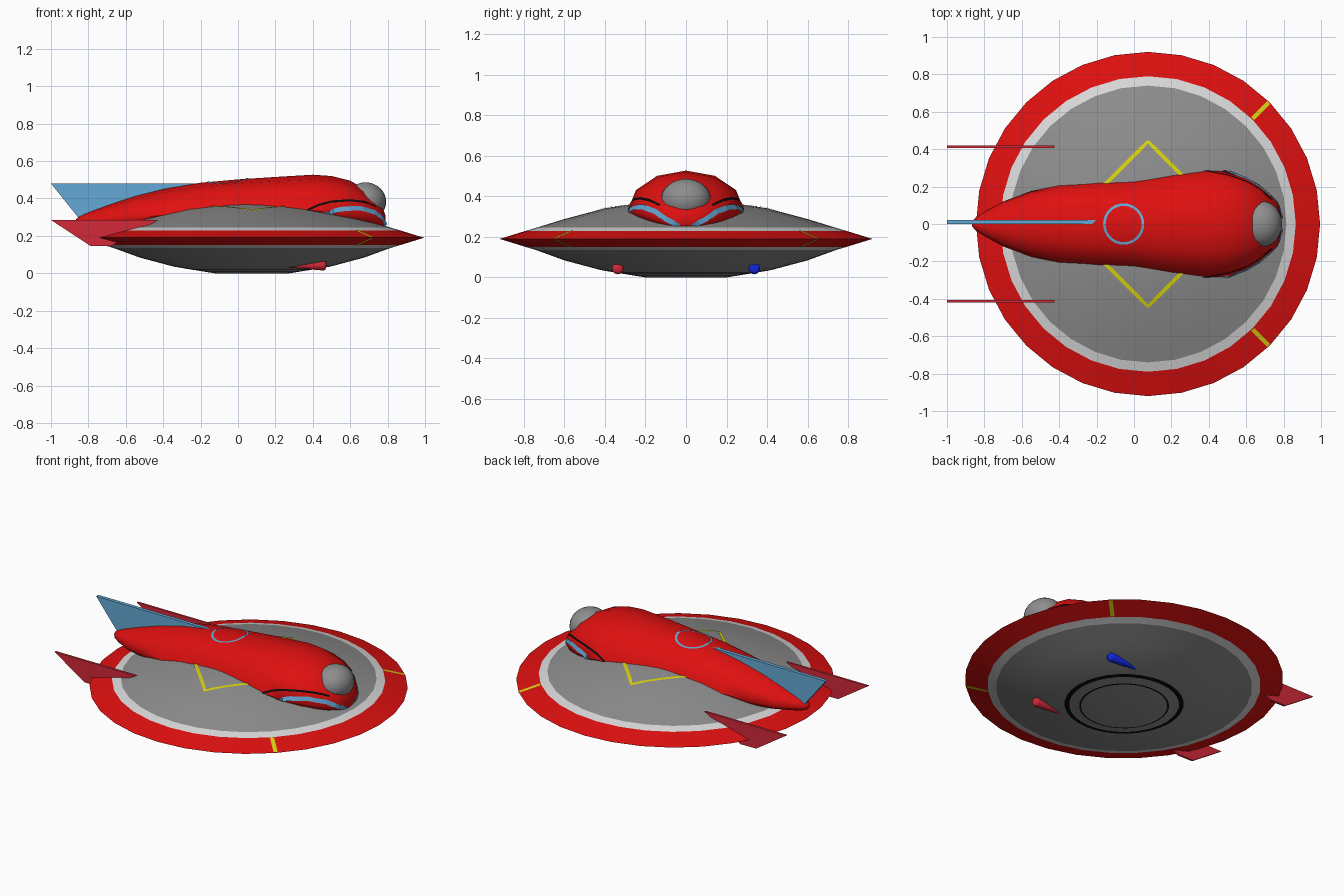
import bpy, bmesh, math
from mathutils import Vector
from mathutils.bvhtree import BVHTree

if "Cube" in bpy.data.objects:
    bpy.data.objects.remove(bpy.data.objects["Cube"])

CX = 0.075          # saucer centre in x
RAD = 0.92          # saucer radius


def mat(name, r, g, b):
    m = bpy.data.materials.new(name)
    m.diffuse_color = (r, g, b, 1)
    m.use_nodes = True
    m.node_tree.nodes["Principled BSDF"].inputs["Base Color"].default_value = m.diffuse_color
    return m


RED = mat("red", 0.74, 0.005, 0.005)
CRIMSON = mat("crimson", 0.65, 0.022, 0.04)
GREY = mat("grey", 0.27, 0.27, 0.27)
LIGHT = mat("light_grey", 0.70, 0.70, 0.70)
SKY = mat("sky_blue", 0.13, 0.40, 0.68)
BLUE = mat("deep_blue", 0.005, 0.02, 0.75)
YELLOW = mat("yellow", 0.68, 0.65, 0.005)
BLACK = mat("black", 0.003, 0.003, 0.003)


def finish(name, bm, mats, smooth=None, recalc=True):
    if recalc:
        bmesh.ops.recalc_face_normals(bm, faces=bm.faces[:])
    me = bpy.data.meshes.new(name)
    bm.to_mesh(me)
    tree = BVHTree.FromBMesh(bm)
    bm.free()
    for m in mats:
        me.materials.append(m)
    ob = bpy.data.objects.new(name, me)
    bpy.context.collection.objects.link(ob)
    if smooth:
        bpy.ops.object.select_all(action='DESELECT')
        ob.select_set(True)
        bpy.context.view_layer.objects.active = ob
        bpy.ops.object.shade_smooth_by_angle(angle=math.radians(smooth))
    return tree


def bridge(bm, a, b, index=0):
    n = len(a)
    for i in range(n):
        j = (i + 1) % n
        bm.faces.new((a[i], a[j], b[j], b[i])).material_index = index


# Saucer: lathed profile; each entry is radius, height, colour of the band above
profile = [(0.20, 0.0, 0), (0.25, 0.008, 3), (0.26, 0.0096, 0), (0.318, 0.019, 3),
           (0.345, 0.023, 0), (0.42, 0.036, 0), (0.60, 0.084, 0), (0.74, 0.135, 1),
           (0.79, 0.150, 2), (RAD, 0.19, 2), (0.79, 0.230, 1), (0.74, 0.245, 0),
           (0.60, 0.288, 0), (0.40, 0.341, 0), (0.20, 0.372, 0)]
bm = bmesh.new()
rings = []
for r, z, _ in profile:
    rings.append([bm.verts.new((CX + r * math.cos(k * math.tau / 32),
                                r * math.sin(k * math.tau / 32), z)) for k in range(32)])
for (a, b), p in zip(zip(rings, rings[1:]), profile):
    bridge(bm, a, b, p[2])
bm.faces.new(rings[0])
bm.faces.new(rings[-1])
saucer = finish("saucer", bm, [GREY, LIGHT, RED, BLACK], 25)

# Fuselage: elliptical sections (x, half width, top, widest height, bottom)
sections = [(-0.865, 0.012, 0.29, 0.278, 0.265), (-0.85, 0.032, 0.302, 0.276, 0.25),
            (-0.80, 0.065, 0.325, 0.276, 0.24), (-0.70, 0.12, 0.362, 0.28, 0.23),
            (-0.55, 0.175, 0.412, 0.295, 0.23), (-0.40, 0.205, 0.45, 0.31, 0.25),
            (-0.20, 0.225, 0.484, 0.33, 0.26), (0.0, 0.235, 0.502, 0.34, 0.26),
            (0.20, 0.265, 0.515, 0.34, 0.26), (0.40, 0.285, 0.527, 0.335, 0.25),
            (0.50, 0.28, 0.52, 0.33, 0.24), (0.60, 0.25, 0.495, 0.325, 0.235),
            (0.67, 0.21, 0.455, 0.315, 0.235), (0.73, 0.16, 0.405, 0.30, 0.235),
            (0.77, 0.11, 0.36, 0.29, 0.24), (0.788, 0.04, 0.31, 0.28, 0.25)]
bm = bmesh.new()
rings = []
for x, w, top, mid, bot in sections:
    ring = []
    for k in range(12):
        a = k * math.tau / 12
        s = math.sin(a)
        ring.append(bm.verts.new((x, w * math.cos(a), mid + s * ((top - mid) if s > 0 else (mid - bot)))))
    rings.append(ring)
for a, b in zip(rings, rings[1:]):
    bridge(bm, a, b)
bm.faces.new(rings[0])
bm.faces.new(rings[-1])
fuselage = finish("fuselage", bm, [RED], 60)

# Canopy bubble
bm = bmesh.new()
bmesh.ops.create_uvsphere(bm, u_segments=24, v_segments=16, radius=1)
for v in bm.verts:
    v.co = Vector((0.682 + v.co.x * 0.11, v.co.y * 0.124, 0.383 + v.co.z * 0.103))
finish("canopy", bm, [GREY], 60)


def fin(name, outline, y, thick, m):
    bm = bmesh.new()
    a, b = [[bm.verts.new((x, y + s * thick / 2, z)) for x, z in outline] for s in (-1, 1)]
    bridge(bm, a, b)
    bm.faces.new(a)
    bm.faces.new(b)
    finish(name, bm, [m])


# Tail fins
fin("dorsal_fin", [(-1.0, 0.48), (-0.84, 0.28), (-0.5, 0.36), (-0.2, 0.48)], 0.01, 0.022, SKY)
for side, y in (("right", -0.413), ("left", 0.413)):
    fin(side + "_side_fin", [(-1.0, 0.285), (-0.79, 0.147), (-0.68, 0.145), (-0.425, 0.285)],
        y, 0.014, CRIMSON)

# Belly pods: cones with rounded front, red one side and blue the other
for name, y, m in (("right_pod", -0.337, CRIMSON), ("left_pod", 0.337, BLUE)):
    bm = bmesh.new()
    rings = []
    for x, r in ((0.12, 0.001), (0.455, 0.029), (0.467, 0.025), (0.472, 0.012)):
        rings.append([bm.verts.new((x, y + r * math.cos(k * math.tau / 12),
                                    0.044 + r * math.sin(k * math.tau / 12))) for k in range(12)])
    for a, b in zip(rings, rings[1:]):
        bridge(bm, a, b)
    bm.faces.new(rings[0])
    bm.faces.new(rings[-1])
    finish(name, bm, [m], 60)


def stripe(name, tree, path, inward, width, m, steps=8, lift=0.004):
    """Thin ribbon laid on a surface: path points are ray-cast along inward(p)."""
    pts = []
    for a, b in zip(path, path[1:]):
        pts += [Vector(a).lerp(Vector(b), t / steps) for t in range(steps)]
    pts.append(Vector(path[-1]))
    hits = []
    for p in pts:
        d = inward(p).normalized()
        loc, nor, _, _ = tree.ray_cast(p - d * 0.5, d)
        if loc:
            hits.append((loc, nor))
    bm = bmesh.new()
    prev = None
    for i, (loc, nor) in enumerate(hits):
        t = hits[min(i + 1, len(hits) - 1)][0] - hits[max(i - 1, 0)][0]
        s = nor.cross(t).normalized() * width / 2
        cur = [bm.verts.new(loc + nor * lift + k * s) for k in (1, -1)]
        if prev:
            bm.faces.new((prev[0], prev[1], cur[1], cur[0]))
        prev = cur
    finish(name, bm, [m], recalc=False)


def down(p):
    return Vector((0, 0, -1))


def up(p):
    return Vector((0, 0, 1))


def to_core(p):
    return Vector((min(p.x, 0.55), 0, 0.32)) - p


# Yellow diamond on the deck and rim markers
diamond = [(CX + 0.44, 0, 0.4), (CX, 0.44, 0.4), (CX - 0.44, 0, 0.4), (CX, -0.44, 0.4), (CX + 0.44, 0, 0.4)]
stripe("deck_diamond", saucer, diamond, down, 0.02, YELLOW, 14)
for side, s in (("right", -1), ("left", 1)):
    c = math.sqrt(0.5)
    for face, ray in (("upper", down), ("lower", up)):
        ends = [(CX + r * c, s * (r * c + 0.004), 0.19) for r in (0.792, 0.912)]
        stripe(f"{side}_{face}_rim_marker", saucer, ends, ray, 0.024, YELLOW, 2, 0.002)
    # Nose stripes
    stripe(side + "_blue_stripe", fuselage,
           [(x, s * y, z) for x, y, z in ((0.44, 0.28, 0.31), (0.55, 0.265, 0.342), (0.65, 0.22, 0.348),
                                          (0.73, 0.15, 0.325), (0.785, 0.03, 0.255))],
           to_core, 0.026, SKY)
    stripe(side + "_black_stripe", fuselage,
           [(x, s * y, z) for x, y, z in ((0.36, 0.285, 0.33), (0.43, 0.28, 0.365), (0.5, 0.27, 0.385),
                                          (0.6, 0.235, 0.392), (0.68, 0.185, 0.382), (0.735, 0.13, 0.355))],
           to_core, 0.012, BLACK)

# Blue ring on the spine
ring = [(-0.055 + 0.103 * math.cos(k * math.tau / 32), 0.103 * math.sin(k * math.tau / 32), 0.5)
        for k in range(33)]
stripe("spine_ring", fuselage, ring, down, 0.014, SKY, 1)
